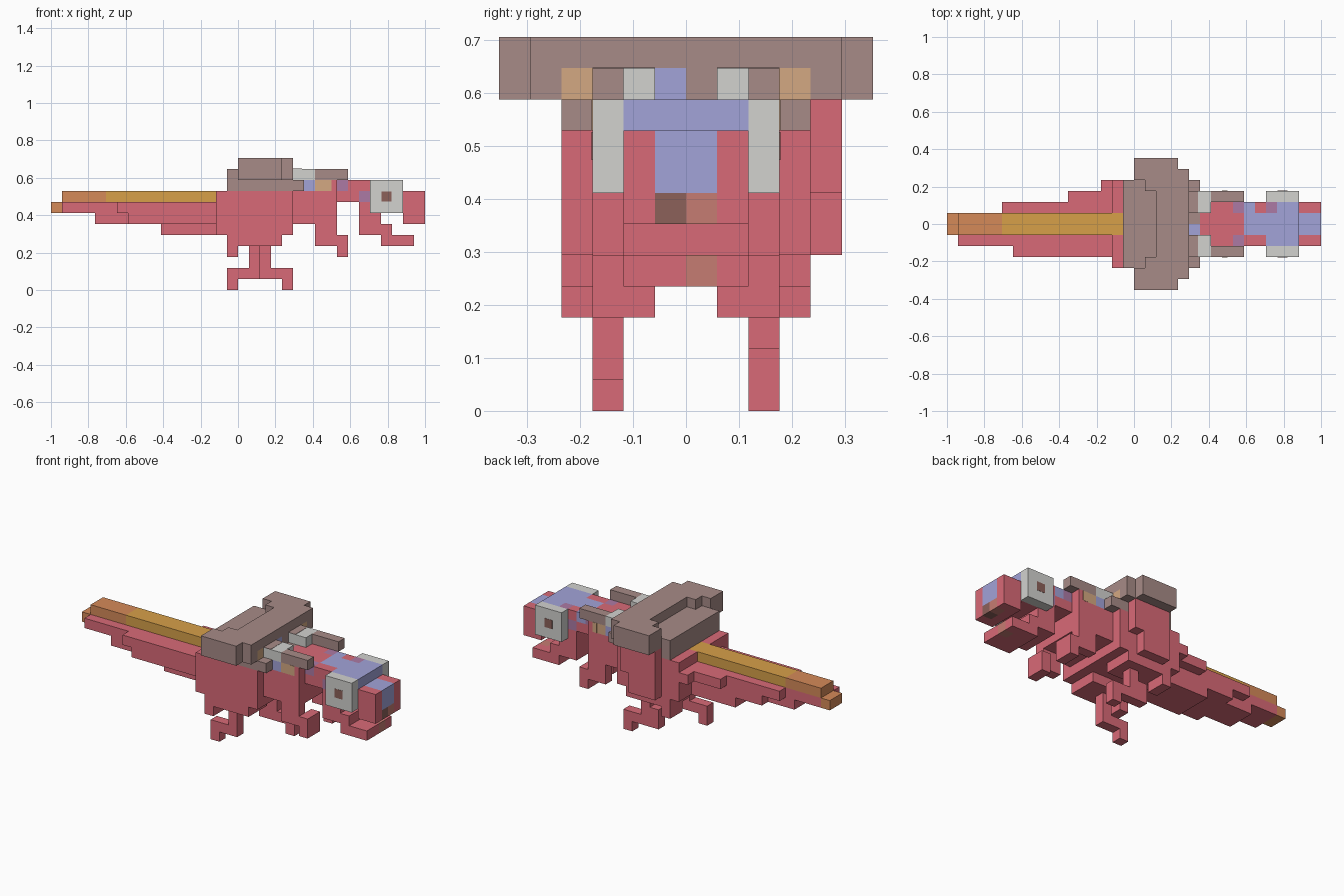
import bpy, bmesh
from mathutils import Vector

cube = bpy.data.objects.get("Cube")
if cube:
    bpy.data.objects.remove(cube, do_unlink=True)

U = 1 / 17  # edge of one block


def linear(c):
    c /= 255
    return c / 12.92 if c <= 0.04045 else ((c + 0.055) / 1.055) ** 2.4


COLOURS = {
    "red": (217, 106, 119), "brown": (167, 139, 135), "grey": (210, 210, 207),
    "blue": (162, 163, 216), "gold": (215, 160, 73), "copper": (213, 138, 89),
    "tan": (212, 169, 130), "dark_brown": (140, 97, 90),
    "muzzle_tan": (198, 124, 114), "purple": (172, 122, 165),
}
mats = {}
for name, rgb in COLOURS.items():
    m = bpy.data.materials.new(name)
    m.use_nodes = True
    col = (*[linear(c) for c in rgb], 1)
    m.diffuse_color = col
    bsdf = m.node_tree.nodes["Principled BSDF"]
    bsdf.inputs["Base Color"].default_value = col
    bsdf.inputs["Roughness"].default_value = 0.9
    mats[name] = m

cells = {}  # block position -> (part, colour)


def block(part, colour, x, y, z, mirror=False):
    """Fill a box of blocks; later boxes replace earlier ones."""
    for i in range(*x):
        for j in range(*y):
            for k in range(*z):
                cells[i, j, k] = (part, colour)
                if mirror:
                    cells[i, -1 - j, k] = (part, colour)


# Tail: stepped red underside, then the gold ridge
for x, y, z in [((-16, -2), (-2, 1), (7, 8)), ((-11, -2), (-3, 1), (7, 8)),
                ((-12, -2), (1, 2), (7, 8)), ((-6, -2), (2, 3), (7, 8)),
                ((-3, -2), (3, 4), (7, 8)), ((-13, -2), (-2, 1), (6, 7)),
                ((-10, -2), (-3, 2), (6, 7)), ((-7, -2), (-2, 2), (5, 6))]:
    block("tail", "red", x, y, z)

# Body, hips and chest
block("body", "red", (-2, 5), (-4, 4), (5, 9))
block("body", "red", (0, 4), (4, 5), (7, 10))
block("body", "red", (0, 3), (4, 5), (5, 7))
block("body", "red", (-1, 4), (1, 4), (4, 5), True)
block("body", "red", (5, 9), (-3, 3), (6, 9))
block("tail_ridge", "copper", (-16, -12), (-1, 1), (8, 9))
block("tail_ridge", "copper", (-17, -16), (-1, 1), (7, 8))
block("tail_ridge", "gold", (-12, -1), (-1, 1), (8, 9))

# Legs in mid stride
block("right_leg", "red", (-1, 0), (-4, -2), (3, 4))
block("right_leg", "red", (1, 2), (-3, -2), (2, 4))
block("right_leg", "red", (-1, 2), (-3, -2), (1, 2))
block("right_leg", "red", (-1, 0), (-3, -2), (0, 1))
block("left_leg", "red", (-1, 0), (2, 4), (3, 4))
block("left_leg", "red", (2, 3), (2, 3), (3, 4))
block("left_leg", "red", (1, 3), (2, 3), (2, 3))
block("left_leg", "red", (1, 5), (2, 3), (1, 2))
block("left_leg", "red", (4, 5), (2, 3), (0, 1))

# Arms with claws
block("arms", "red", (7, 9), (2, 3), (4, 6), True)
block("arms", "red", (9, 10), (1, 3), (3, 5), True)

# Neck and shoulder patches
block("neck", "red", (9, 12), (-2, 2), (8, 10))
block("neck", "red", (6, 9), (-3, 3), (9, 10))
block("neck", "blue", (6, 7), (2, 3), (9, 10), True)
block("neck", "tan", (7, 8), (2, 3), (9, 10), True)
block("neck", "purple", (9, 10), (1, 2), (9, 10), True)

# Head with blue crest stripe and muzzle
block("head", "red", (11, 17), (-2, 2), (7, 9))
block("head", "red", (15, 17), (-2, 2), (6, 7))
block("head", "blue", (10, 15), (-2, 2), (9, 10))
block("head", "red", (11, 12), (1, 2), (9, 10))
block("head", "purple", (12, 13), (1, 2), (9, 10))
block("head", "red", (10, 12), (-2, -1), (9, 10))
block("head", "purple", (11, 12), (1, 2), (8, 9), True)
block("head", "blue", (15, 17), (-1, 1), (7, 9))
block("head", "dark_brown", (16, 17), (-1, 0), (6, 7))
block("head", "muzzle_tan", (16, 17), (0, 1), (6, 7))
block("eye_plates", "grey", (12, 15), (2, 3), (7, 10), True)

# Lower jaw
block("jaw", "red", (11, 13), (-2, 2), (6, 7))
block("jaw", "red", (11, 14), (-2, 2), (5, 6))
block("jaw", "red", (13, 16), (-2, 2), (4, 5))
block("jaw", "muzzle_tan", (15, 16), (0, 1), (4, 5))

# Saddle: base, wide crossbar and stepped top
block("saddle", "brown", (-1, 6), (-4, 4), (9, 10))
block("saddle", "brown", (-1, 5), (-4, 4), (10, 11))
block("saddle", "brown", (0, 4), (-6, 6), (10, 11))
block("saddle", "brown", (4, 5), (4, 5), (10, 12), True)
block("saddle", "brown", (0, 4), (4, 6), (11, 12), True)
block("saddle", "brown", (1, 5), (3, 4), (11, 12), True)
block("saddle", "brown", (2, 5), (-3, 3), (11, 12))
block("saddle", "tan", (4, 5), (3, 4), (10, 11), True)
block("saddle", "blue", (4, 5), (-1, 0), (10, 11))
block("saddle", "blue", (5, 6), (-1, 0), (9, 10))

# Side rails in front of the saddle
block("rails", "grey", (5, 7), (1, 3), (10, 11), True)
block("rails", "brown", (7, 10), (2, 3), (10, 11), True)


def build(part):
    """Turn the outer faces of one part's blocks into a mesh."""
    own = {p: c for p, (n, c) in cells.items() if n == part}
    used = sorted(set(own.values()))
    bm = bmesh.new()
    for p, colour in own.items():
        for axis in range(3):
            for s in (0, 1):
                n = list(p)
                n[axis] += 2 * s - 1
                if tuple(n) in cells:
                    continue
                a, b = (axis + 1) % 3, (axis + 2) % 3
                loop = []
                for da, db in ((0, 0), (1, 0), (1, 1), (0, 1)):
                    v = Vector(p)
                    v[axis] += s
                    v[a] += da
                    v[b] += db
                    loop.append(bm.verts.new(v * U))
                f = bm.faces.new(loop if s else loop[::-1])
                f.material_index = used.index(colour)
    bmesh.ops.remove_doubles(bm, verts=bm.verts, dist=1e-4)
    bmesh.ops.dissolve_limit(bm, angle_limit=0.01, verts=bm.verts,
                             edges=bm.edges, delimit={'MATERIAL'})
    mesh = bpy.data.meshes.new(part)
    bm.to_mesh(mesh)
    bm.free()
    for c in used:
        mesh.materials.append(mats[c])
    bpy.context.collection.objects.link(bpy.data.objects.new(part, mesh))


for part in sorted({n for n, c in cells.values()}):
    build(part)


def plate(name, colour, centre, size):
    """Thin painted plate; centre and size are in blocks."""
    bpy.ops.mesh.primitive_cube_add(size=1, location=Vector(centre) * U)
    obj = bpy.context.object
    obj.name = name
    obj.scale = Vector(size) * U
    obj.data.materials.append(mats[colour])


THIN = 0.05
for side, name in ((-1, "right"), (1, "left")):
    plate(name + "_pupil", "dark_brown", (13.5, side * 3, 8.5), (0.9, THIN, 0.9))
    plate(name + "_shoulder_patch", "tan", (8.25, side * 3, 9.5), (0.5, THIN, 1))
    plate(name + "_rail_cap", "brown", (5.4, side * 2, 11), (0.8, 2, THIN))
